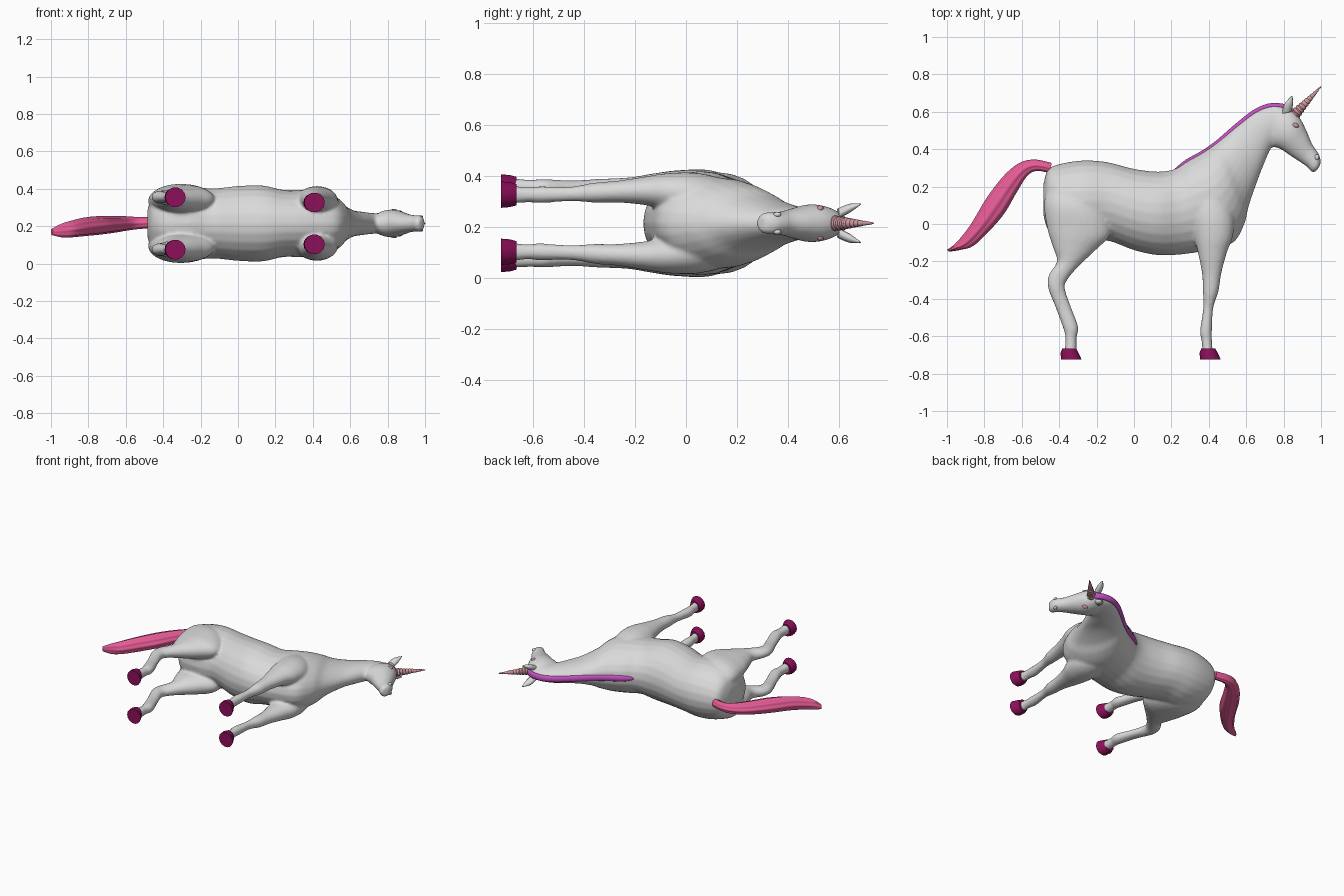
import bpy, bmesh, math
from mathutils import Vector

if "Cube" in bpy.data.objects:
    bpy.data.objects.remove(bpy.data.objects["Cube"], do_unlink=True)

MID = 0.215  # height of the animal's plane of symmetry, as it lies on its side


def material(name, r, g, b):
    mat = bpy.data.materials.new(name)
    mat.use_nodes = True
    mat.diffuse_color = (r, g, b, 1)
    bsdf = next(n for n in mat.node_tree.nodes if n.type == 'BSDF_PRINCIPLED')
    bsdf.inputs["Base Color"].default_value = (r, g, b, 1)
    return mat


COAT = material("pale grey coat", 0.7, 0.7, 0.7)
HOOF = material("deep magenta hoof", 0.26, 0.005, 0.1)
TAIL = material("bright pink tail", 0.83, 0.11, 0.32)
MANE = material("purple mane", 0.55, 0.08, 0.52)
HORN = material("dusty pink horn", 0.62, 0.31, 0.34)


def spline(p0, p1, p2, p3, t):
    """Catmull-Rom blend of four sections."""
    return [0.5 * (2 * b + (c - a) * t + (2 * a - 5 * b + 4 * c - d) * t * t
                   + (3 * b - a - 3 * c + d) * t ** 3)
            for a, b, c, d in zip(p0, p1, p2, p3)]


def loft(bm, sections, side=1, steps=5, sides=24, grooves=0.0):
    """Skin oval sections: (x1, y1, x2, y2, half width, offset from mid plane)."""
    last = len(sections) - 1
    rows = []
    for i in range(last):
        four = [sections[min(max(i + k, 0), last)] for k in (-1, 0, 1, 2)]
        rows += [spline(*four, s / steps) for s in range(steps)]
    rows.append(sections[-1])
    rings = []
    for x1, y1, x2, y2, width, offset in rows:
        centre = Vector(((x1 + x2) / 2, (y1 + y2) / 2, MID + side * offset))
        half = Vector(((x1 - x2) / 2, (y1 - y2) / 2, 0))
        ring = []
        for k in range(sides):
            a = 2 * math.pi * k / sides
            f = 1 + grooves * math.cos(8 * a)
            across = Vector((0, 0, width * math.sin(a)))
            ring.append(bm.verts.new(centre + f * (half * math.cos(a) + across)))
        rings.append(ring)
    for lower, upper in zip(rings, rings[1:]):
        for k in range(sides):
            n = (k + 1) % sides
            bm.faces.new((lower[k], lower[n], upper[n], upper[k]))
    bm.faces.new(rings[0][::-1])
    bm.faces.new(rings[-1])


def finish(name, bm, mat, angle=50):
    bmesh.ops.recalc_face_normals(bm, faces=bm.faces[:])
    mesh = bpy.data.meshes.new(name)
    bm.to_mesh(mesh)
    bm.free()
    mesh.materials.append(mat)
    mesh.shade_smooth()
    mesh.set_sharp_from_angle(angle=math.radians(angle))
    obj = bpy.data.objects.new(name, mesh)
    bpy.context.scene.collection.objects.link(obj)
    return obj


def part(name, sections, mat, angle=50, **options):
    bm = bmesh.new()
    loft(bm, sections, **options)
    return finish(name, bm, mat, angle)


def centred(rows):
    return [row + (0,) for row in rows]


# Trunk and neck, from rump to poll: back point, belly point, half width
trunk = centred([
    (-.485, .21, -.485, .05, .07), (-.46, .29, -.455, -.04, .14),
    (-.40, .32, -.38, -.09, .185), (-.27, .34, -.26, -.1, .2),
    (-.14, .33, -.14, -.09, .187), (0, .295, 0, -.14, .2),
    (.13, .28, .13, -.167, .203), (.22, .295, .26, -.162, .18),
    (.28, .335, .4, -.14, .18), (.36, .38, .53, -.1, .175),
    (.42, .42, .59, 0, .145), (.47, .46, .615, .1, .105),
    (.55, .53, .66, .23, .072), (.64, .6, .695, .32, .062),
    (.72, .635, .73, .4, .055), (.79, .635, .76, .43, .055)])

# Head, from poll to lips
head = centred([
    (.75, .625, .725, .47, .045), (.83, .62, .735, .42, .068),
    (.885, .57, .785, .4, .074), (.922, .5, .84, .362, .06),
    (.952, .43, .89, .33, .047), (.982, .385, .925, .305, .044),
    (.997, .35, .948, .28, .043), (.997, .315, .97, .278, .028)])

# Legs: rear edge, front edge, half width, offset
hind_leg = [
    (-.44, .25, -.22, .25, .07, .08), (-.48, .12, -.15, .08, .09, .117),
    (-.465, -.02, -.125, -.05, .08, .127), (-.435, -.12, -.2, -.135, .065, .13),
    (-.412, -.2, -.29, -.22, .046, .135), (-.455, -.27, -.35, -.29, .036, .14),
    (-.46, -.34, -.37, -.34, .034, .14), (-.418, -.45, -.338, -.44, .028, .14),
    (-.378, -.56, -.298, -.55, .033, .14), (-.367, -.61, -.307, -.61, .031, .14),
    (-.372, -.69, -.305, -.69, .036, .14)]
front_leg = [
    (.3, .2, .46, .24, .065, .09), (.3, .06, .53, .06, .085, .11),
    (.32, -.06, .53, -.06, .075, .122), (.343, -.16, .498, -.15, .057, .127),
    (.364, -.27, .468, -.26, .043, .124), (.368, -.36, .452, -.36, .039, .12),
    (.37, -.45, .424, -.45, .029, .115), (.353, -.57, .417, -.57, .033, .112),
    (.36, -.62, .417, -.62, .03, .112), (.368, -.69, .422, -.69, .036, .112)]

# Body fused into one smooth skin
bm = bmesh.new()
loft(bm, trunk)
loft(bm, head)
for side in (-1, 1):
    loft(bm, hind_leg, side)
    loft(bm, front_leg, side)
body = finish("body", bm, COAT)
remesh = body.modifiers.new("fuse", 'REMESH')
remesh.mode = 'VOXEL'
remesh.voxel_size = 0.009
remesh.use_smooth_shade = True
relax = body.modifiers.new("relax", 'SMOOTH')
relax.factor = 0.5
relax.iterations = 6

# Hooves, ears, eyes and nostrils on both sides


def ball(name, x, y, offset, size, mat):
    bm = bmesh.new()
    bmesh.ops.create_uvsphere(bm, u_segments=16, v_segments=10, radius=1)
    bmesh.ops.scale(bm, vec=size, verts=bm.verts[:])
    obj = finish(name, bm, mat, 180)
    obj.location = (x, y, MID + offset)
    obj.rotation_euler.z = -0.3


def hoof(name, heel, toe, offset, side):
    part(name, [(heel + .01, -.665, toe - .03, -.665, .043, offset),
                (heel, -.69, toe - .016, -.69, .05, offset),
                (heel + .004, -.725, toe, -.725, .053, offset)],
         HOOF, 35, side=side, steps=1, sides=14)


for side, label in ((-1, "right"), (1, "left")):
    hoof(label + "_hind_hoof", -.393, -.28, .14, side)
    hoof(label + "_front_hoof", .35, .464, .112, side)
    part(label + "_ear", [(.792, .59, .842, .6, .02, .038), (.803, .64, .85, .64, .018, .058),
                          (.842, .685, .848, .685, .002, .075)],
         COAT, side=side, sides=12)
    ball(label + "_eye", .862, .527, side * .056, (.02, .013, .014), HORN)
    ball(label + "_nostril", .978, .357, side * .034, (.012, .016, .01), COAT)

# Mane follows the crest of the neck and ends in a forelock at the horn
crest = [Vector(row[:2]) for row in trunk[7:]] + [Vector((.83, .62)), Vector((.875, .585))]
mane = []
for i, p in enumerate(crest):
    along = (crest[min(i + 1, len(crest) - 1)] - crest[max(i - 1, 0)]).normalized()
    up = Vector((-along.y, along.x))
    rise = 0.002 if i == 0 else 0.009
    top, root = p + up * rise, p - up * .022
    mane.append((*top, *root, .012 if i == 0 else .022, 0))
part("mane", mane, MANE, sides=16)

# Tail with lengthwise strands
tail = [
    (-.44, .325, -.45, .275, .027, .005), (-.53, .343, -.525, .285, .03, .002),
    (-.61, .325, -.575, .255, .036, 0), (-.69, .26, -.63, .17, .042, -.005),
    (-.78, .145, -.695, .06, .047, -.01), (-.865, .005, -.775, -.035, .047, -.018),
    (-.925, -.075, -.86, -.115, .042, -.03), (-.965, -.115, -.925, -.137, .034, -.038),
    (-1, -.138, -.99, -.148, .016, -.045)]
part("tail", tail, TAIL, sides=48, grooves=.06)

# Horn built of stacked flared ridges
base, tip = Vector((.855, .58)), Vector((1, .735))
axis = (tip - base).normalized()
normal = Vector((-axis.y, axis.x))
ridges = 11
horn = []
for i in range(ridges):
    for step, flare in ((0, .84), (.4, 1), (.75, 1)):
        t = (i + step) / ridges
        radius = flare * (.029 * (1 - t) + .003)
        p = base.lerp(tip, t)
        horn.append((*(p + normal * radius), *(p - normal * radius), radius, 0))
horn.append((*(tip + normal * .002), *(tip - normal * .002), .002, 0))
part("horn", horn, HORN, 30, steps=1, sides=16)
